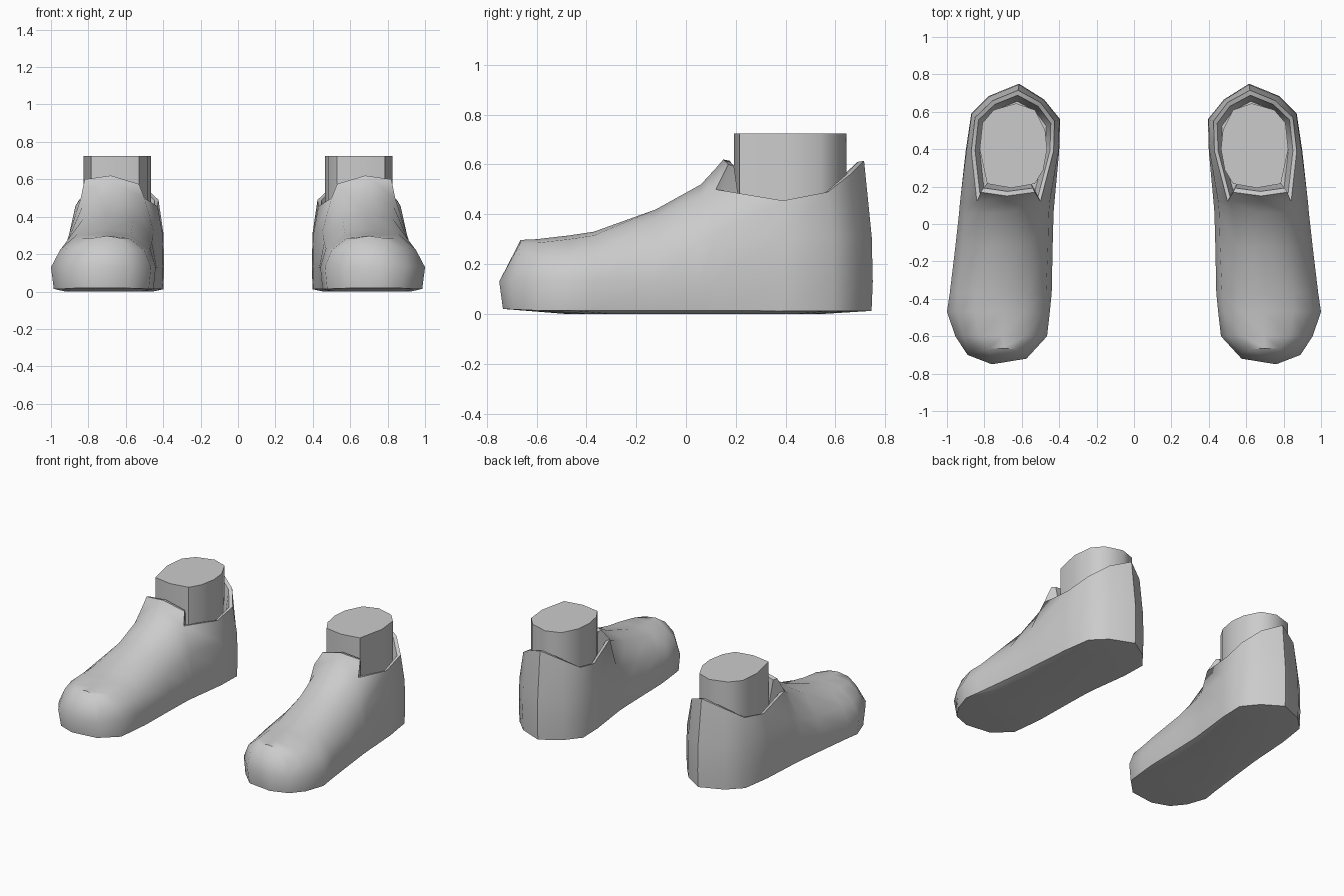
import bpy, bmesh, math

if "Cube" in bpy.data.objects:
    bpy.data.objects.remove(bpy.data.objects["Cube"])

grey = bpy.data.materials.new("plain grey")
grey.diffuse_color = (0.6, 0.6, 0.6, 1)
grey.use_nodes = True
grey.node_tree.nodes["Principled BSDF"].inputs["Base Color"].default_value = grey.diffuse_color

# Arched cross-sections of the forefoot, toe to instep:
# y, outer low x, outer mid x z, outer shoulder x z, ridge x z,
# inner shoulder x z, inner mid x z, inner low x
SECTIONS = [
    (-.60, .955, .91, .23, .83, .285, .70, .30, .58, .285, .50, .22, .465),
    (-.47, 1.0, .95, .225, .85, .30, .70, .315, .58, .30, .48, .22, .45),
    (-.37, .985, .945, .23, .85, .315, .70, .33, .57, .315, .47, .23, .44),
    (-.12, .955, .92, .25, .83, .385, .69, .42, .56, .385, .46, .26, .435),
    (.06, .935, .905, .30, .83, .46, .68, .52, .54, .46, .455, .30, .43),
    (.12, .93, .90, .32, .84, .50, .68, .585, .50, .50, .45, .32, .425),
]
TOE = [(.875, -.69, .018), (.89, -.70, .13), (.84, -.67, .235), (.78, -.665, .285),
       (.70, -.665, .297), (.63, -.67, .285), (.575, -.685, .225), (.575, -.72, .13),
       (.585, -.71, .018)]
NOSE = [(.76, -.735, .02), (.76, -.75, .13)]
# Heel columns, outer side round to inner side: collar x y z, base x y
HEEL = [
    (.87, .39, .455, .90, .39), (.85, .57, .49, .87, .59), (.755, .66, .56, .775, .685),
    (.62, .715, .615, .615, .75), (.50, .65, .56, .48, .665),
    (.425, .55, .49, .395, .56), (.43, .39, .455, .40, .39),
]
TONGUE = [(.82, .17, .60), (.68, .15, .62), (.53, .17, .575)]
ANKLE = [(.475, .50), (.465, .40), (.485, .29), (.53, .215), (.655, .193), (.785, .215),
         (.825, .40), (.81, .54), (.75, .61), (.63, .645), (.53, .61)]
CX, CY = .645, .42


def finish(name, bm, angle):
    bmesh.ops.recalc_face_normals(bm, faces=bm.faces[:])
    mesh = bpy.data.meshes.new(name)
    bm.to_mesh(mesh)
    bm.free()
    mesh.materials.append(grey)
    obj = bpy.data.objects.new(name, mesh)
    bpy.context.collection.objects.link(obj)
    bpy.ops.object.select_all(action='DESELECT')
    obj.select_set(True)
    bpy.context.view_layer.objects.active = obj
    bpy.ops.object.shade_smooth_by_angle(angle=math.radians(angle))


def bridge(bm, a, b, closed=False):
    n = len(a)
    for i in range(n if closed else n - 1):
        j = (i + 1) % n
        bm.faces.new((a[i], a[j], b[j], b[i]))


def build_shoe(name, side):
    bm = bmesh.new()

    def row(points):
        return [bm.verts.new((side * x, y, z)) for x, y, z in points]

    # Forefoot arches
    rows = [row(TOE)]
    for y, lo, mo, mz, so, sz, t, tz, si, siz, mi, miz, li in SECTIONS:
        rows.append(row([(lo - .015, y, .014), (lo, y, .13), (mo, y, mz), (so, y, sz), (t, y, tz),
                         (si, y, siz), (mi, y, miz), (li, y, .13), (li + .012, y, .014)]))
    for a, b in zip(rows, rows[1:]):
        bridge(bm, a, b)

    # Rounded toe end
    nb, nl = row(NOSE)
    t = rows[0]
    for f in ((t[0], t[1], nl, nb), (t[1], t[2], t[3], nl), (t[3], t[4], t[5], nl),
              (t[5], t[6], t[7], nl), (t[7], t[8], nb, nl)):
        bm.faces.new(f)

    # Heel wall wrapping from the outer side to the inner side
    last = rows[-1]
    cols = [last[0:4]]
    for x, y, z, bx, by in HEEL:
        mx, my = bx + (x - bx) * .12, by + (y - by) * .12
        k = .985
        cols.append(row([(CX + (bx - CX) * k, CY + (by - CY) * k, .012), (bx, by, .13),
                         (mx, my, .31), (x, y, z)]))
    cols.append(last[8:4:-1])
    for a, b in zip(cols, cols[1:]):
        bridge(bm, a, b)

    # Raised tongue
    tongue = row(TONGUE)
    bridge(bm, last[3:6], tongue)

    # Collar rim and lining
    collar = [c[3] for c in cols] + tongue[::-1]

    def ring(k, drop=None):
        return row([(CX + (v.co.x * side - CX) * k, CY + (v.co.y - CY) * k,
                     v.co.z - .005 if drop is None else drop) for v in collar])
    rim, lining = ring(.91), ring(.80, .40)
    bridge(bm, collar, rim, True)
    bridge(bm, rim, lining, True)
    bm.faces.new(lining)

    # Slightly bowed sole
    edge = [r[0] for r in rows] + [c[0] for c in cols[1:-1]] + [r[8] for r in rows[::-1]] + [nb]
    inner = row([(.68 + (v.co.x * side - .68) * .8, .1 + (v.co.y - .1) * .7, 0) for v in edge])
    bridge(bm, edge, inner, True)
    bm.faces.new(inner)
    finish(name, bm, 48)


def build_ankle(name, side):
    bm = bmesh.new()
    low, top = ([bm.verts.new((side * x, y, z)) for x, y in ANKLE] for z in (.36, .725))
    bridge(bm, low, top, True)
    bm.faces.new(low)
    bm.faces.new(top)
    finish(name, bm, 48)


for label, side in (("right", 1), ("left", -1)):
    build_shoe(label + "_shoe", side)
    build_ankle(label + "_ankle", side)
